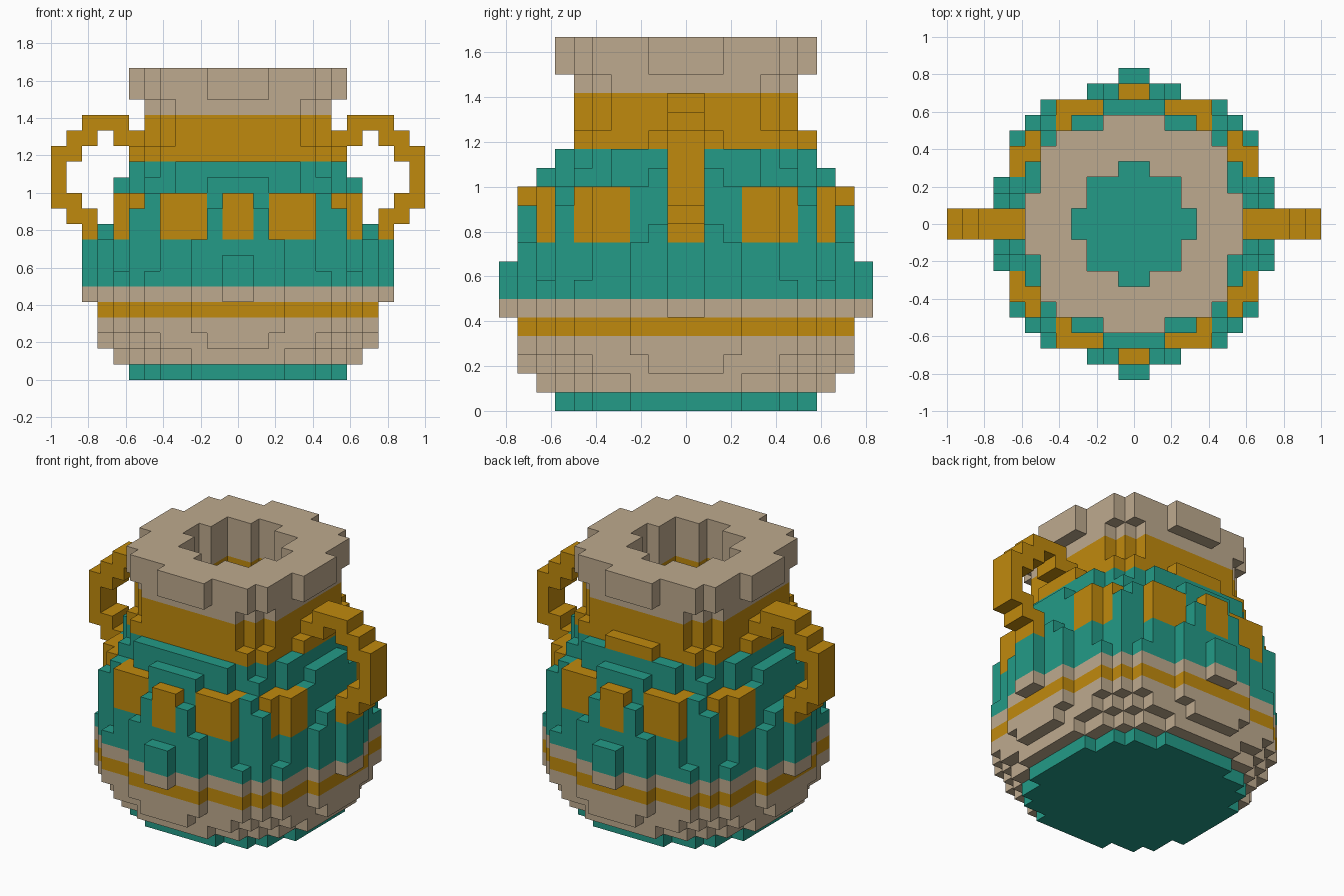
import bpy, bmesh

if "Cube" in bpy.data.objects:
    bpy.data.objects.remove(bpy.data.objects["Cube"], do_unlink=True)

U = 1 / 12  # edge of one block


def material(name, rgb):
    m = bpy.data.materials.new(name)
    m.use_nodes = True
    m.diffuse_color = (*rgb, 1)
    bsdf = next(n for n in m.node_tree.nodes if n.type == 'BSDF_PRINCIPLED')
    bsdf.inputs["Base Color"].default_value = (*rgb, 1)
    bsdf.inputs["Roughness"].default_value = 0.8
    return m


TEAL = material("teal", (0.017, 0.326, 0.242))
TAN = material("tan", (0.515, 0.402, 0.271))
GOLD = material("gold", (0.527, 0.254, 0.004))

# Half widths of each block row, counted outward from the centre line
FOOT = [7, 7, 7, 6, 6, 5, 3]
BOWL_LOW = [8, 8, 8, 7, 7, 6, 5, 3]
BOWL_MID = [9, 9, 8, 8, 8, 7, 6, 5, 2]
BOWL_TOP = [9, 9, 9, 8, 8, 8, 7, 6, 3]
BELLY = [10, 9, 9, 8, 8, 8, 7, 6, 3, 1]
BELLY_UP = [10, 9, 9, 8, 8, 7, 7, 5, 3, 1]
BELLY_TOP = [10, 9, 9, 8, 8, 7, 7, 5, 3]
PANEL_LOW = [9, 9, 8, 8, 8, 7, 7, 5, 2]
PANEL_MID = [8, 8, 8, 8, 8, 7, 7, 5, 2]
PANEL_TOP = [8, 8, 8, 8, 8, 7, 6, 5, 1]
SHOULDER_LOW = [8, 8, 7, 7, 6, 6, 4, 2]
SHOULDER_TOP = [7, 7, 7, 7, 6, 5, 4]
COLLAR = [7, 7, 6, 6, 6, 5]
NECK = [6, 6, 6, 6, 5, 4]
LIP = [7, 7, 6, 6, 6, 5, 2]
MOUTH = [4, 3, 3, 1]


def quad(i, j):
    """The four mirrored copies of a block in plan."""
    return {(a, b) for a in (i, -1 - i) for b in (j, -1 - j)}


def disc(rows):
    return {c for j, w in enumerate(rows) for i in range(w) for c in quad(i, j)}


# Parts: name, material, first layer, plan of each layer
parts = [
    ("foot", TEAL, 0, [FOOT]),
    ("lower_bowl", TAN, 1, [BOWL_LOW, BOWL_MID, BOWL_TOP]),
    ("gold_band", GOLD, 4, [BOWL_TOP]),
    ("tan_band", TAN, 5, [BELLY]),
    ("belly", TEAL, 6, [BELLY, BELLY_UP, BELLY_TOP, PANEL_LOW, PANEL_MID,
                        PANEL_TOP, SHOULDER_LOW, SHOULDER_TOP]),
    ("neck", GOLD, 14, [COLLAR, NECK, NECK]),
    ("neck_top", TAN, 17, [NECK]),
    ("lip", TAN, 18, [LIP, LIP]),
]
blocks, mats = {}, {}
for name, mat, k0, layers in parts:
    mats[name] = mat
    for n, rows in enumerate(layers):
        for i, j in disc(rows):
            blocks[i, j, k0 + n] = name

# Small ledge behind the neck
for i in range(-2, 2):
    blocks[i, 6, 14] = "neck"

# Gold panels around the belly
mats["belly_panels"] = GOLD
PANELS = [(0, 8), (2, 7), (3, 7), (4, 7), (4, 6),
          (7, 3), (7, 4), (6, 4), (6, 5)]
for k in (9, 10, 11):
    for p in PANELS:
        for i, j in quad(*p):
            blocks[i, j, k] = "belly_panels"

# Opening down through the neck
for i, j in disc(MOUTH):
    for k in range(12, 20):
        blocks.pop((i, j, k), None)

# Handles, two blocks thick: layer -> columns out from the centre
HANDLE = {16: (7, 8, 9), 15: (6, 7, 9, 10), 14: (10, 11), 13: (11,),
          12: (11,), 11: (10, 11), 10: (9, 10), 9: (9,)}
for name, side in (("left_handle", 1), ("right_handle", -1)):
    mats[name] = GOLD
    for k, cols in HANDLE.items():
        for c in cols:
            for j in (-1, 0):
                blocks[c if side > 0 else -1 - c, j, k] = name


def build(name):
    """Make one part from the open faces of its blocks."""
    bm = bmesh.new()
    verts = {}

    def vert(p):
        if p not in verts:
            verts[p] = bm.verts.new([c * U for c in p])
        return verts[p]

    for cell in [c for c, n in blocks.items() if n == name]:
        for axis in range(3):
            for s in (0, 1):
                near = list(cell)
                near[axis] += 2 * s - 1
                if tuple(near) in blocks:
                    continue
                ring = []
                for a, b in ((0, 0), (1, 0), (1, 1), (0, 1)):
                    p = list(cell)
                    p[axis] += s
                    p[(axis + 1) % 3] += a
                    p[(axis + 2) % 3] += b
                    ring.append(vert(tuple(p)))
                bm.faces.new(ring if s else ring[::-1])
    # Merge coplanar squares into clean flat faces
    bmesh.ops.dissolve_limit(bm, angle_limit=0.01, verts=bm.verts[:], edges=bm.edges[:])
    mesh = bpy.data.meshes.new(name)
    bm.to_mesh(mesh)
    bm.free()
    mesh.materials.append(mats[name])
    obj = bpy.data.objects.new(name, mesh)
    bpy.context.scene.collection.objects.link(obj)


for part in mats:
    build(part)
